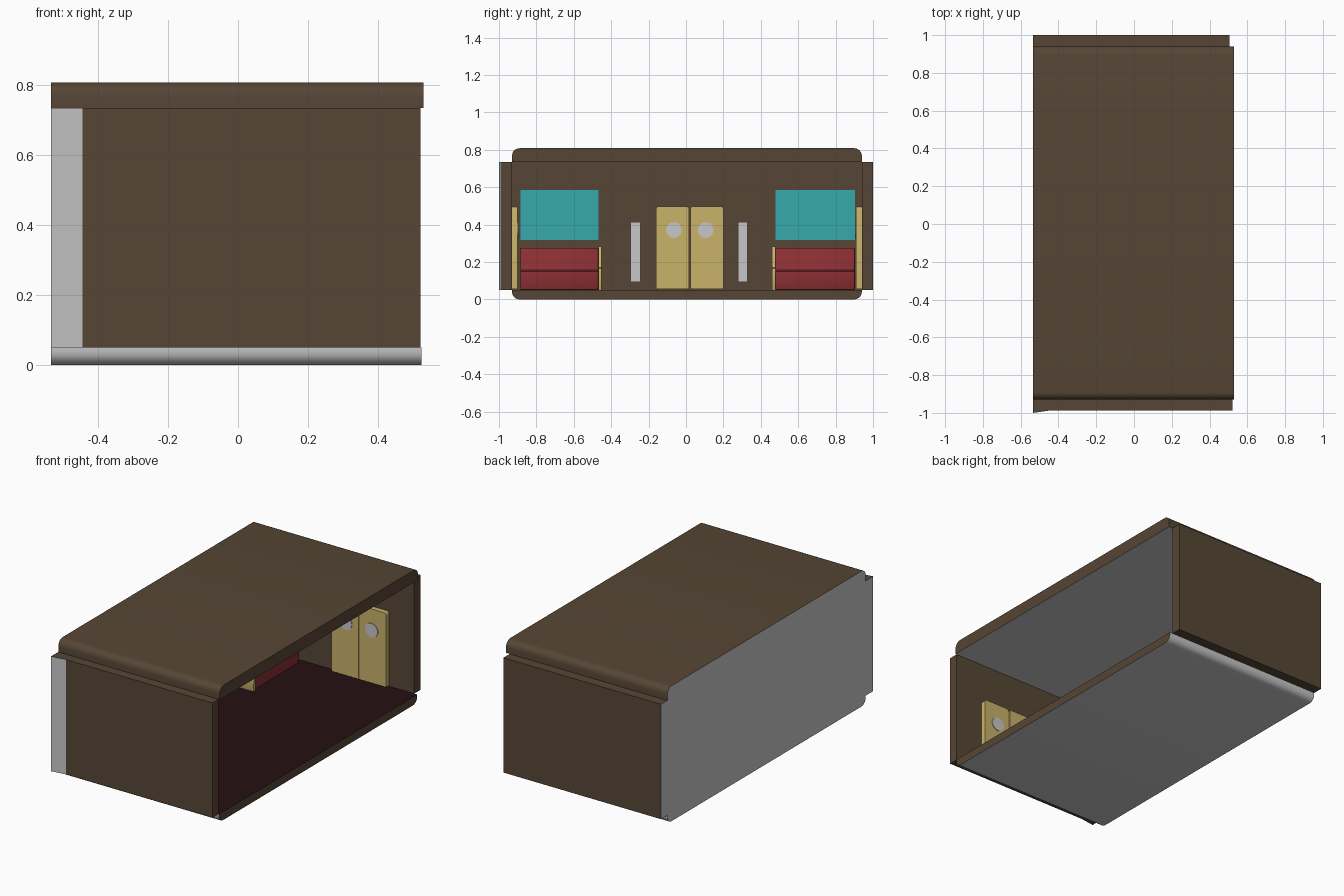
import bpy, bmesh, math
from mathutils import Vector

if "Cube" in bpy.data.objects:
    bpy.data.objects.remove(bpy.data.objects["Cube"])


def material(name, rgb):
    m = bpy.data.materials.new(name)
    m.diffuse_color = (*rgb, 1)
    m.use_nodes = True
    m.node_tree.nodes["Principled BSDF"].inputs["Base Color"].default_value = m.diffuse_color
    return m


BROWN = material("brown panel", (0.093, 0.061, 0.036))
GREY = material("light grey", (0.57, 0.57, 0.57))
DARK = material("dark red floor", (0.019, 0.005, 0.006))
RED = material("seat red", (0.25, 0.027, 0.032))
YELLOW = material("door yellow", (0.58, 0.445, 0.144))
TEAL = material("window teal", (0.038, 0.402, 0.413))


def prism(name, pts, axis, a, b, mats, rule=None, bevel=0):
    """Extrude a 2D outline along an axis; rule(normal) picks each face's material slot."""
    def place(p, t):
        return {"x": (t, p[0], p[1]), "y": (p[0], t, p[1]), "z": (p[0], p[1], t)}[axis]
    bm = bmesh.new()
    lo = [bm.verts.new(place(p, a)) for p in pts]
    hi = [bm.verts.new(place(p, b)) for p in pts]
    bm.faces.new(lo)
    bm.faces.new(hi)
    n = len(pts)
    for i in range(n):
        j = (i + 1) % n
        bm.faces.new((lo[i], lo[j], hi[j], hi[i]))
    bmesh.ops.recalc_face_normals(bm, faces=bm.faces)
    if bevel:
        bmesh.ops.bevel(bm, geom=bm.edges[:], offset=bevel, segments=2,
                        affect='EDGES', profile=0.5)
    bm.normal_update()
    if rule:
        for f in bm.faces:
            f.material_index = rule(f.normal)
    me = bpy.data.meshes.new(name)
    bm.to_mesh(me)
    bm.free()
    for m in mats:
        me.materials.append(m)
    ob = bpy.data.objects.new(name, me)
    bpy.context.collection.objects.link(ob)
    bpy.ops.object.select_all(action='DESELECT')
    ob.select_set(True)
    bpy.context.view_layer.objects.active = ob
    bpy.ops.object.shade_smooth_by_angle(angle=math.radians(30))
    return ob


def rect(u0, u1, v0, v1):
    return [(u0, v0), (u1, v0), (u1, v1), (u0, v1)]


def slab(u0, u1, v0, v1, r, top=True, seg=6):
    """Rectangle with its two upper (or lower) corners rounded."""
    pts = [(u0, v0), (u1, v0)]
    for cx, start in ((u1 - r, 0), (u0 + r, 90)):
        for i in range(seg + 1):
            t = math.radians(start + 90 * i / seg)
            pts.append((cx + r * math.cos(t), v1 - r + r * math.sin(t)))
    return pts if top else [(u, v0 + v1 - v) for u, v in pts]


def disc(u, v, r, n=24):
    return [(u + r * math.cos(2 * math.pi * i / n), v + r * math.sin(2 * math.pi * i / n))
            for i in range(n)]


# Roof: brown outside, grey ceiling and rear edge
prism("roof", slab(-0.93, 0.94, 0.735, 0.808, 0.04), "x", -0.535, 0.53, [BROWN, GREY],
      lambda n: 1 if n.x < -0.9 or n.z < -0.9 else 0)

# Floor: dark red top, brown open edge, grey elsewhere
prism("floor", slab(-0.93, 0.94, 0, 0.05, 0.04, top=False), "x", -0.535, 0.525,
      [GREY, DARK, BROWN], lambda n: 1 if n.z > 0.9 else 2 if n.x > 0.9 else 0)

# Rear wall: grey behind and on its front end, brown inside
prism("rear_wall", [(-0.535, -1), (-0.445, -0.987), (-0.445, 1), (-0.535, 1)], "z",
      0.05, 0.735, [BROWN, GREY], lambda n: 1 if n.x < -0.9 or n.y < -0.9 else 0)

# End walls
prism("front_end_wall", rect(-0.445, 0.522, 0.05, 0.735), "y", -0.987, -0.93, [BROWN])
prism("back_end_wall", rect(-0.445, 0.505, 0.05, 0.735), "y", 0.94, 1.0, [BROWN])


def double_door(name, centre, axis, wall, out):
    """Two leaves with round windows, standing off a wall in direction out."""
    t = wall + out * 0.03
    for side in (-1, 1):
        u0, u1 = sorted((centre + side * 0.003, centre + side * 0.18))
        prism(f"{name}_leaf", slab(u0, u1, 0.055, 0.497, 0.015, seg=3), axis, wall, t, [YELLOW])
        prism(f"{name}_window", disc(centre + side * 0.085, 0.37, 0.042), axis,
              t - out * 0.004, t + out * 0.004, [GREY])


double_door("side_door", 0.02, "x", -0.445, 1)
double_door("front_end_door", 0.16, "y", -0.93, 1)
double_door("back_end_door", 0.16, "y", 0.94, -1)

# Seats, arm panels, windows and wall strips on both sides of the side door
SEAT = [(-0.445, 0.05), (-0.23, 0.05), (-0.225, 0.15), (-0.36, 0.155), (-0.395, 0.275), (-0.445, 0.275)]
ARM = [(-0.445, 0.05), (-0.22, 0.05), (-0.215, 0.165), (-0.35, 0.17), (-0.385, 0.282), (-0.445, 0.282)]
for side, inner, outer, strip in (("front", -0.468, -0.886, -0.27), ("back", 0.478, 0.903, 0.304)):
    y0, y1 = sorted((inner, outer))
    prism(f"{side}_seat", SEAT, "y", y0, y1, [RED], bevel=0.006)
    a0, a1 = sorted((inner, inner - math.copysign(0.018, inner)))
    prism(f"{side}_seat_arm", ARM, "y", a0, a1, [YELLOW], bevel=0.002)
    prism(f"{side}_window", rect(y0, y1, 0.318, 0.585), "x", -0.447, -0.438, [TEAL])
    prism(f"{side}_wall_strip", rect(strip - 0.026, strip + 0.026, 0.092, 0.415), "x",
          -0.447, -0.435, [GREY])
